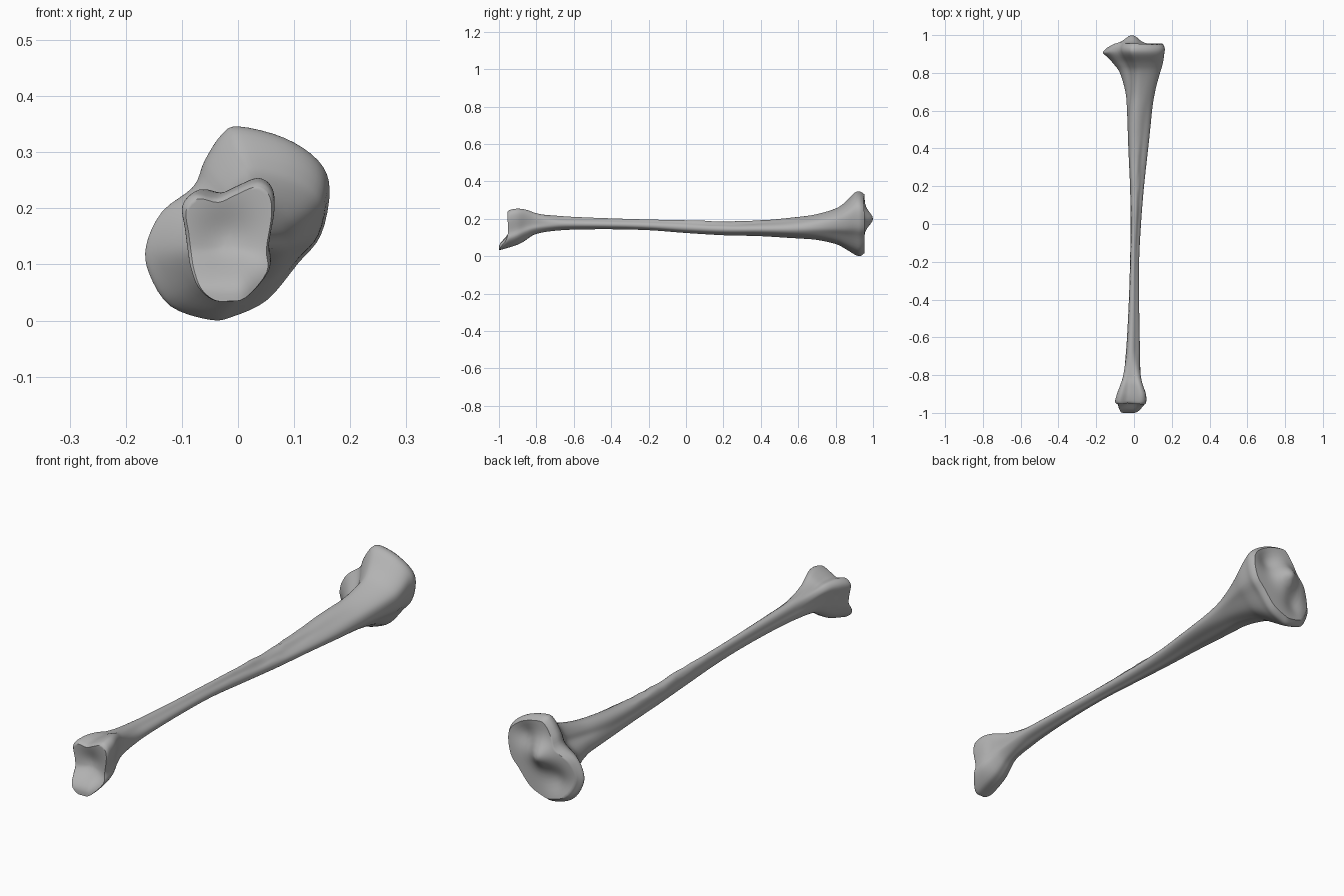
import bpy
import bmesh
import math
from mathutils import Vector, noise

if "Cube" in bpy.data.objects:
    bpy.data.objects.remove(bpy.data.objects["Cube"], do_unlink=True)

SIDES = 64

# Cross-sections as (x, z) in hundredths, running clockwise from the top
HEAD = [(0, 34), (8, 32), (14, 28), (16, 23), (14.5, 15), (10.5, 10), (5, 3.5), (-1, 0.6),
        (-5, 0), (-12, 2.4), (-15.7, 8), (-16.3, 13), (-13.5, 19), (-8, 23.4), (-6, 28), (-3, 32.6)]
ANKLE = [(-0.5, 23.4), (3.5, 25), (6, 23.4), (6.5, 19.5), (5.5, 13), (5.6, 8.5), (1.5, 3.5), (-2, 2.8),
         (-4.7, 3.1), (-7.2, 5.4), (-8.5, 9), (-9, 12), (-9.5, 16), (-10, 20.4), (-7.7, 22.7), (-3.8, 22)]

# Stations along the bone: y, x low, x high, z low, z high
STATIONS = [
    (-.955, -.093, .06, .034, .238), (-.94, -.1, .065, .036, .248),
    (-.9, -.09, .063, .055, .254), (-.85, -.072, .047, .09, .248),
    (-.8, -.058, .038, .117, .233), (-.7, -.045, .033, .135, .218),
    (-.6, -.037, .03, .142, .21), (-.4, -.027, .027, .144, .202),
    (-.2, -.021, .027, .139, .196), (0, -.018, .037, .124, .19),
    (.2, -.021, .053, .112, .185), (.4, -.03, .075, .107, .191),
    (.6, -.037, .097, .094, .21), (.7, -.046, .115, .085, .225),
    (.8, -.075, .14, .064, .255), (.85, -.11, .153, .04, .288),
    (.9, -.155, .16, .01, .338), (.93, -.165, .163, 0, .345),
    (.955, -.145, .153, .016, .33),
]


def smooth(a, b, t):
    t = min(max((t - a) / (b - a), 0), 1)
    return t * t * (3 - 2 * t)


def spline(points, steps, closed):
    """Catmull-Rom curve through points of any dimension."""
    n = len(points)
    pick = (lambda i: Vector(points[i % n])) if closed else \
        (lambda i: Vector(points[min(max(i, 0), n - 1)]))
    out = []
    for i in range(n if closed else n - 1):
        a, b, c, d = (pick(i + k) for k in (-1, 0, 1, 2))
        for s in range(steps):
            t = s / steps
            out.append(b + 0.5 * t * ((c - a) + t * ((2 * a - 5 * b + 4 * c - d)
                                                     + t * (3 * (b - c) + d - a))))
    if not closed:
        out.append(pick(n - 1))
    return out


def unit_outline(points):
    """Stretch an outline to fill the unit square."""
    lo = [min(p[k] for p in points) for k in (0, 1)]
    hi = [max(p[k] for p in points) for k in (0, 1)]
    return [Vector([(p[k] - lo[k]) / (hi[k] - lo[k]) for k in (0, 1)]) for p in points]


def shaft_outline():
    """Rounded triangle whose crest points to the left side."""
    pts = []
    for i in range(SIDES):
        a = math.pi / 2 - 2 * math.pi * i / SIDES
        r = 1 + 0.13 * math.cos(3 * (a + 0.15))
        pts.append((r * math.cos(a), r * math.sin(a)))
    return unit_outline(pts)


head = unit_outline(spline(HEAD, SIDES // len(HEAD), True))
ankle = unit_outline(spline(ANKLE, SIDES // len(ANKLE), True))
shaft = shaft_outline()


def bump(x, z, cx, cz, radius):
    return math.exp(-((x - cx) ** 2 + (z - cz) ** 2) / radius ** 2)


def end_relief(x, y, z):
    """Push the end faces into joint surfaces."""
    if y > 0:
        shift = 0.045 * bump(x, z, -.01, .2, .05)
        shift -= 0.022 * bump(x, z, .075, .25, .05) + 0.022 * bump(x, z, -.07, .1, .055)
        shift -= 0.025 * smooth(-.09, -.165, x)
        return shift * smooth(.88, .955, y)
    shift = -0.045 * smooth(.13, .05, z) * smooth(.08, .0, x)
    shift += 0.022 * bump(x, z, -.02, .15, .055)
    return shift * smooth(-.86, -.95, y)


def place(x, y, z):
    return Vector((x, y + end_relief(x, y, z), z))


# Rings along the shaft, blending from ankle to shaft to head
rings = []
for y, x0, x1, z0, z1 in spline(STATIONS, 5, False):
    to_head, to_ankle = smooth(.5, .88, y), smooth(-.65, -.88, y)
    worn = smooth(-.25, 0, y) * smooth(.5, .3, y)
    ring = []
    for h, s, a in zip(head, shaft, ankle):
        p = s.lerp(h, to_head).lerp(a, to_ankle)
        x, z = x0 + p.x * (x1 - x0), z0 + p.y * (z1 - z0)
        chip = worn * smooth(.5, .9, p.y) * noise.noise((x * 40, y * 18, z * 40))
        ring.append(Vector((x, y, z - 0.006 * chip)))
    rings.append(ring)


def cap_rings(rim):
    """Concentric rings closing one end."""
    centre = sum(rim, Vector()) / len(rim)
    return [[centre.lerp(p, s) for p in rim] for s in (.95, .88, .78, .66, .54, .42, .3, .18, .08)]


rings = cap_rings(rings[0])[::-1] + rings + cap_rings(rings[-1])

# Skin the rings
bm = bmesh.new()
loops = [[bm.verts.new(place(*p)) for p in ring] for ring in rings]
for lower, upper in zip(loops, loops[1:]):
    for i in range(SIDES):
        j = (i + 1) % SIDES
        bm.faces.new((lower[i], lower[j], upper[j], upper[i]))
bm.faces.new(loops[0])
bm.faces.new(loops[-1])
bmesh.ops.recalc_face_normals(bm, faces=bm.faces)

mesh = bpy.data.meshes.new("shin_bone")
bm.to_mesh(mesh)
bm.free()
bone = bpy.data.objects.new("shin_bone", mesh)
bpy.context.collection.objects.link(bone)

# Plain grey material
grey = bpy.data.materials.new("bone_grey")
grey.use_nodes = True
colour = (0.45, 0.45, 0.45, 1)
grey.diffuse_color = colour
grey.node_tree.nodes["Principled BSDF"].inputs["Base Color"].default_value = colour
mesh.materials.append(grey)

bpy.ops.object.select_all(action="DESELECT")
bone.select_set(True)
bpy.context.view_layer.objects.active = bone
bpy.ops.object.shade_smooth_by_angle(angle=math.radians(50))
